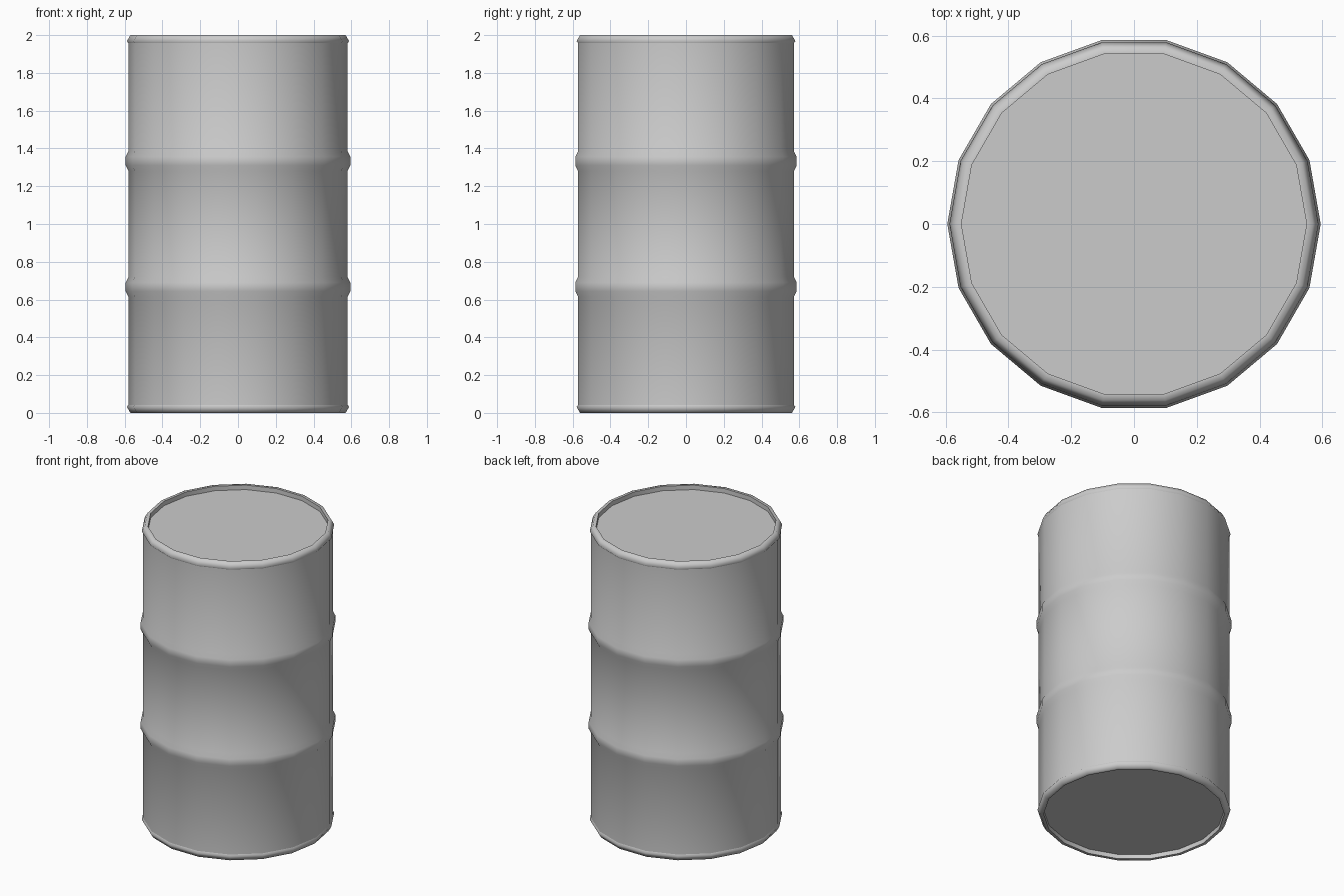
import bpy
import bmesh
import math

cube = bpy.data.objects.get("Cube")
if cube:
    bpy.data.objects.remove(cube, do_unlink=True)

SIDES = 18
HEIGHT = 2.0
BODY_R = 0.58
LID_R = 0.55

grey = bpy.data.materials.new("light_grey_metal")
grey.use_nodes = True
colour = (0.6, 0.6, 0.6, 1)
grey.diffuse_color = colour
grey.node_tree.nodes["Principled BSDF"].inputs["Base Color"].default_value = colour


def lathe(name, profile, cap=False):
    """Spin (radius, z) points about z, or fill a single ring as a disc."""
    bm = bmesh.new()
    rings = []
    for r, z in profile:
        angles = [math.tau * i / SIDES for i in range(SIDES)]
        rings.append([bm.verts.new((r * math.cos(a), r * math.sin(a), z)) for a in angles])
    for low, high in zip(rings, rings[1:]):
        for i in range(SIDES):
            j = (i + 1) % SIDES
            bm.faces.new((low[i], low[j], high[j], high[i]))
    if cap:
        face = bm.faces.new(rings[0])
        if profile[0][1] < HEIGHT / 2:
            face.normal_flip()
    mesh = bpy.data.meshes.new(name)
    bm.to_mesh(mesh)
    bm.free()
    mesh.materials.append(grey)
    obj = bpy.data.objects.new(name, mesh)
    bpy.context.collection.objects.link(obj)
    bpy.ops.object.select_all(action="DESELECT")
    obj.select_set(True)
    bpy.context.view_layer.objects.active = obj
    bpy.ops.object.shade_smooth_by_angle(angle=math.radians(65))
    return obj


# Shell with two rolled hoops at the thirds of its height
shell = [(BODY_R, 0.04)]
for mid in (HEIGHT / 3, HEIGHT * 2 / 3):
    shell += [(BODY_R, mid - 0.053), (0.595, mid - 0.023),
              (0.595, mid + 0.023), (BODY_R, mid + 0.053)]
shell.append((BODY_R, HEIGHT - 0.04))
lathe("barrel_shell", shell)

# Rims and recessed lids, mirrored top to bottom
rim = [(BODY_R - 0.005, 1.95), (0.588, 1.968), (0.57, HEIGHT),
       (LID_R, HEIGHT), (LID_R, 1.97)]
lathe("top_rim", rim)
lathe("bottom_rim", [(r, HEIGHT - z) for r, z in reversed(rim)])
lathe("top_lid", [(LID_R, 1.97)], cap=True)
lathe("bottom_lid", [(LID_R, 0.03)], cap=True)
